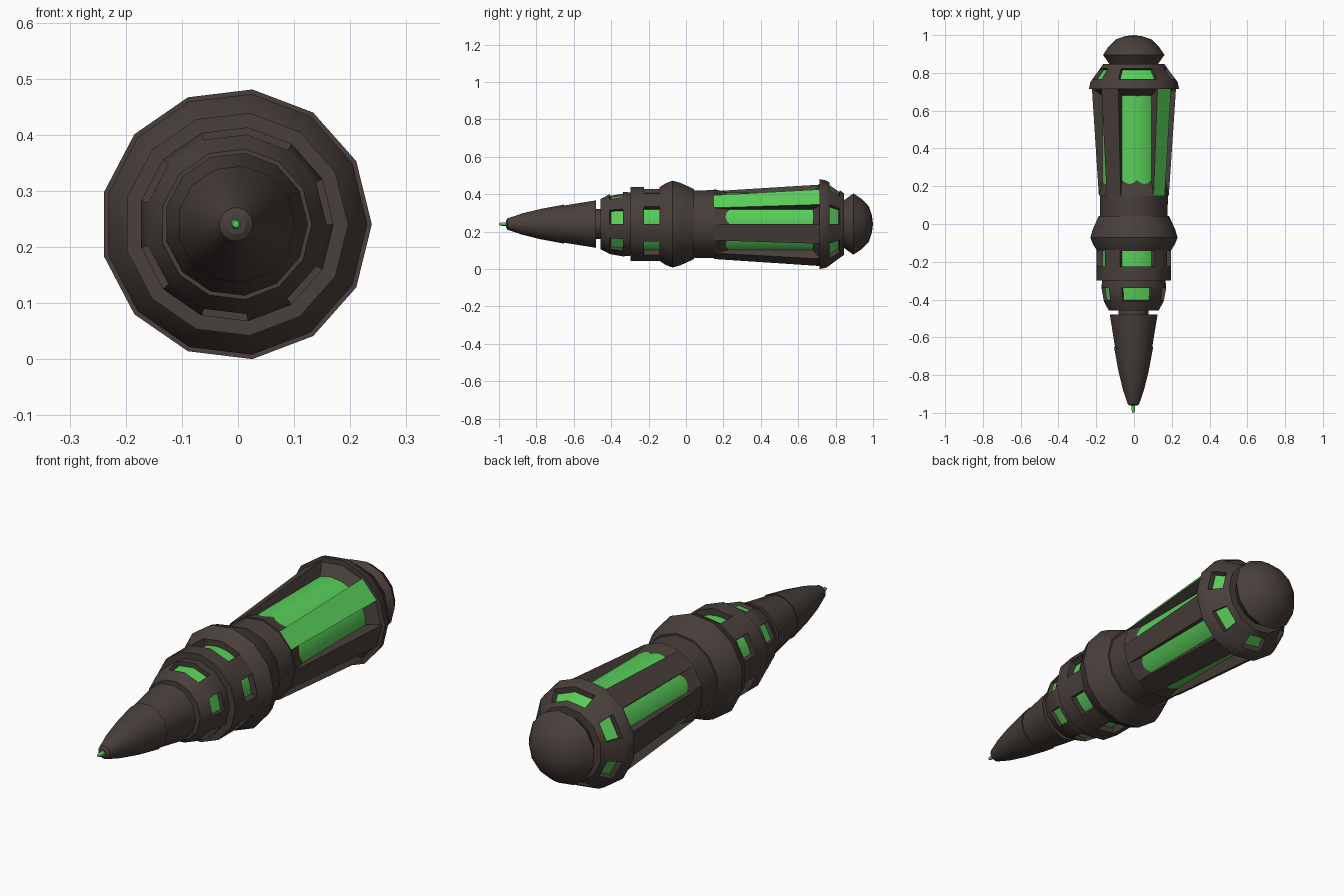
import bpy, bmesh, math

if "Cube" in bpy.data.objects:
    bpy.data.objects.remove(bpy.data.objects["Cube"])

SIDES = 13
CX, CZ = -0.0035, 0.2405
WINDOWS = {0, 2, 3, 5, 7, 9, 11}   # sides that carry an opening


def material(name, rgb):
    m = bpy.data.materials.new(name)
    m.diffuse_color = (*rgb, 1)
    m.use_nodes = True
    m.node_tree.nodes["Principled BSDF"].inputs["Base Color"].default_value = m.diffuse_color
    return m


DARK = material("dark bronze", (0.066, 0.050, 0.043))
GREEN = material("glowing green", (0.10, 0.62, 0.10))


def turned(name, profile, windows=None, mats=(DARK, GREEN), sides=SIDES, green_sides=()):
    """Turn a (y, radius) profile around the y axis.
    windows maps a profile segment to its recessed floor ((y, r), (y, r))."""
    windows = windows or {}
    bm = bmesh.new()

    def ring(y, r):
        if r == 0:
            return [bm.verts.new((CX, y, CZ))] * sides
        return [bm.verts.new((CX + r * math.cos(math.tau * k / sides), y,
                              CZ + r * math.sin(math.tau * k / sides))) for k in range(sides)]

    def face(verts, mat=0):
        unique = list(dict.fromkeys(verts))
        if len(unique) > 2:
            bm.faces.new(unique).material_index = mat

    rings = [ring(y, r) for y, r in profile]
    for s, (a, b) in enumerate(zip(rings, rings[1:])):
        if s in windows:
            fa, fb = (ring(y, r) for y, r in windows[s])
        for k in range(sides):
            n = (k + 1) % sides
            if s in windows and k in WINDOWS:
                # sloped recess with a green floor
                face((fa[k], fa[n], fb[n], fb[k]), 1)
                face((a[k], a[n], fa[n], fa[k]))
                face((b[k], b[n], fb[n], fb[k]))
                if (k - 1) % sides not in WINDOWS:
                    face((a[k], b[k], fb[k], fa[k]))
                if n not in WINDOWS:
                    face((a[n], b[n], fb[n], fa[n]))
            else:
                face((a[k], a[n], b[n], b[k]), int(s in windows and k in green_sides))
    for end, r in ((rings[0], profile[0][1]), (rings[-1], profile[-1][1])):
        if r > 0:
            face(end)
    bmesh.ops.delete(bm, geom=[v for v in bm.verts if not v.link_faces], context='VERTS')
    bmesh.ops.recalc_face_normals(bm, faces=bm.faces)
    me = bpy.data.meshes.new(name)
    bm.to_mesh(me)
    bm.free()
    for m in mats:
        me.materials.append(m)
    ob = bpy.data.objects.new(name, me)
    bpy.context.collection.objects.link(ob)
    bpy.ops.object.select_all(action='DESELECT')
    ob.select_set(True)
    bpy.context.view_layer.objects.active = ob
    bpy.ops.object.shade_smooth_by_angle(angle=math.radians(30))
    return ob


# Pointed front
turned("needle", [(-1, 0), (-0.997, 0.006), (-0.985, 0.009), (-0.94, 0.009)], mats=(GREEN,), sides=12)
turned("nose_cone", [(-0.962, 0.018), (-0.955, 0.03), (-0.88, 0.056), (-0.78, 0.081), (-0.652, 0.105)])
turned("nose_collar", [(-0.652, 0.1), (-0.48, 0.128)])
turned("neck", [(-0.49, 0.08), (-0.44, 0.08)])

# Front ring with windows
turned("front_ring", [(-0.457, 0.135), (-0.408, 0.161), (-0.338, 0.174), (-0.295, 0.17)],
       {1: ((-0.402, 0.146), (-0.338, 0.153))})

# Grip band with windows, then the bulge and collar
turned("grip_band", [(-0.298, 0.2), (-0.225, 0.2), (-0.142, 0.2), (-0.13, 0.2)],
       {1: ((-0.225, 0.16), (-0.142, 0.16))})
turned("bulge", [(-0.138, 0.2), (-0.11, 0.219), (-0.072, 0.234), (-0.03, 0.222), (0.042, 0.189)])
turned("collar", [(0.03, 0.181), (0.155, 0.183)])

# Long cage: struts around a glowing tube, one strut is green
turned("strut_cage", [(0.15, 0.188), (0.72, 0.226)],
       {0: ((0.265, 0.16), (0.672, 0.16))}, green_sides={1})
turned("glow_tube", [(-0.24, 0.168), (0.72, 0.168)], mats=(GREEN,), sides=52)

# Rear ring with slanted windows and rounded end
turned("rear_ring", [(0.715, 0.242), (0.75, 0.235), (0.767, 0.223), (0.822, 0.182), (0.846, 0.165)],
       {2: ((0.765, 0.198), (0.815, 0.161))})
turned("end_cap", [(0.84, 0.125), (0.895, 0.165), (0.94, 0.135), (0.978, 0.095), (0.994, 0.045), (1, 0)])
